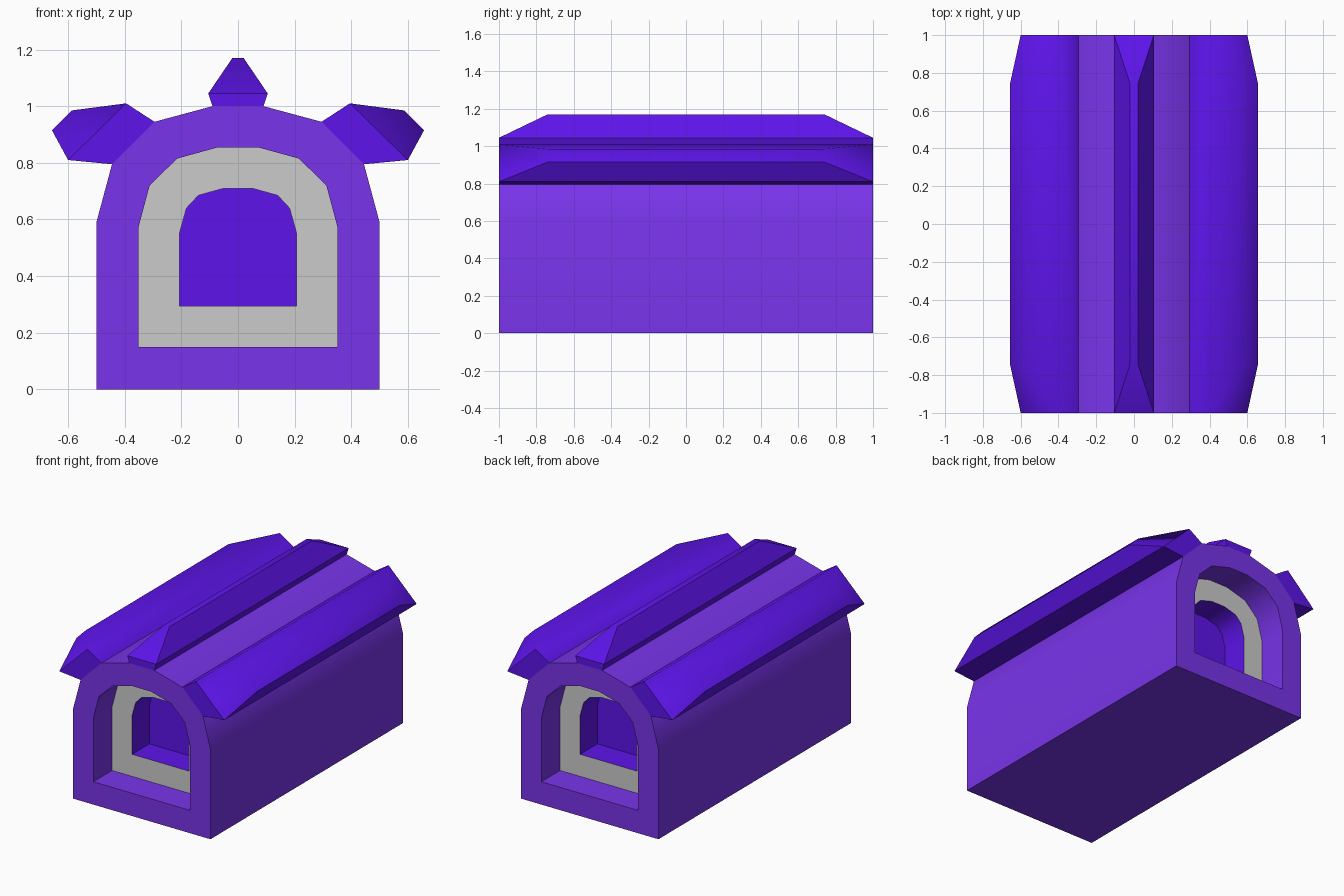
import bpy, bmesh, math

if "Cube" in bpy.data.objects:
    bpy.data.objects.remove(bpy.data.objects["Cube"])


def material(name, color):
    mat = bpy.data.materials.new(name)
    mat.diffuse_color = color
    mat.use_nodes = True
    mat.node_tree.nodes["Principled BSDF"].inputs["Base Color"].default_value = mat.diffuse_color
    return mat


purple = material("purple", (0.19, 0.034, 0.82, 1))
violet = material("violet", (0.11, 0.007, 0.82, 1))


def finish(name, bm, mat, angle, recalc=False):
    if recalc:
        bmesh.ops.recalc_face_normals(bm, faces=bm.faces)
    mesh = bpy.data.meshes.new(name)
    bm.to_mesh(mesh)
    bm.free()
    if mat:
        mesh.materials.append(mat)
    obj = bpy.data.objects.new(name, mesh)
    bpy.context.collection.objects.link(obj)
    bpy.ops.object.select_all(action='DESELECT')
    obj.select_set(True)
    bpy.context.view_layer.objects.active = obj
    bpy.ops.object.shade_smooth_by_angle(angle=math.radians(angle))


def arch(half):
    """Full arch outline from its right half, anticlockwise from the front."""
    return half + [(-x, z) for x, z in reversed(half)]


def loft(name, rings, mat, cap_start=False, cap_end=False):
    """Skin a row of (outline, y) rings, running front to back."""
    bm = bmesh.new()
    loops = [[bm.verts.new((x, y, z)) for x, z in outline] for outline, y in rings]
    for a, b in zip(loops, loops[1:]):
        for i in range(len(a)):
            j = (i + 1) % len(a)
            bm.faces.new((a[i], b[i], b[j], a[j]))
    if cap_start:
        bm.faces.new(loops[0])
    if cap_end:
        bm.faces.new(loops[-1][::-1])
    finish(name, bm, mat, 32)


def ridge(name, base, rim, crest, side=1):
    """Long bar: base and rim run full length, the crest is shorter."""
    bm = bmesh.new()

    def row(pts, y):
        return [bm.verts.new((side * x, y, z)) for x, z in pts]

    b0, b1 = row(base, -1), row(base, 1)
    r0, r1 = row(rim, -1), row(rim, 1)
    c0, c1 = row(crest, -0.74), row(crest, 0.74)
    for b, r, c in ((b0, r0, c0), (b1, r1, c1)):
        bm.faces.new((b[0], b[1], r[1], r[0]))
        bm.faces.new((r[0], r[1], c[1], c[0]))
    for k in (0, 1):
        bm.faces.new((b0[k], b1[k], r1[k], r0[k]))
        bm.faces.new((r0[k], r1[k], c1[k], c0[k]))
    bm.faces.new((b0[0], b0[1], b1[1], b1[0]))
    bm.faces.new((c0[0], c0[1], c1[1], c1[0]))
    finish(name, bm, mat=violet, angle=45, recalc=True)


# Nested arch outlines and recess depths
outer = arch([(0.5, 0), (0.5, 0.59), (0.445, 0.795), (0.295, 0.945), (0.09, 1.0)])
middle = arch([(0.352, 0.15), (0.352, 0.57), (0.312, 0.72), (0.215, 0.815), (0.07, 0.855)])
inner = arch([(0.207, 0.295), (0.207, 0.55), (0.182, 0.64), (0.14, 0.685), (0.05, 0.71)])
STEP, BACK = 0.805, 0.625

# Body shell with the outer recess at both ends
loft("arched_body", [(middle, -STEP), (middle, -1), (outer, -1),
                     (outer, 1), (middle, 1), (middle, STEP)], purple)

# Grey frames and the deep niches inside them
loft("front_frame", [(inner, -STEP), (middle, -STEP)], None)
loft("back_frame", [(middle, STEP), (inner, STEP)], None)
loft("front_niche", [(inner, -BACK), (inner, -STEP)], violet, cap_start=True)
loft("back_niche", [(inner, STEP), (inner, BACK)], violet, cap_end=True)

# Roof ridges
ridge("top_ridge", [(-0.09, 1.0), (0.09, 1.0)], [(-0.105, 1.045), (0.105, 1.045)],
      [(-0.02, 1.17), (0.02, 1.17)])
for label, side in (("right", 1), ("left", -1)):
    ridge(label + "_ridge", [(0.445, 0.795), (0.295, 0.945)],
          [(0.6, 0.81), (0.395, 1.01)], [(0.657, 0.915), (0.587, 0.985)], side)
